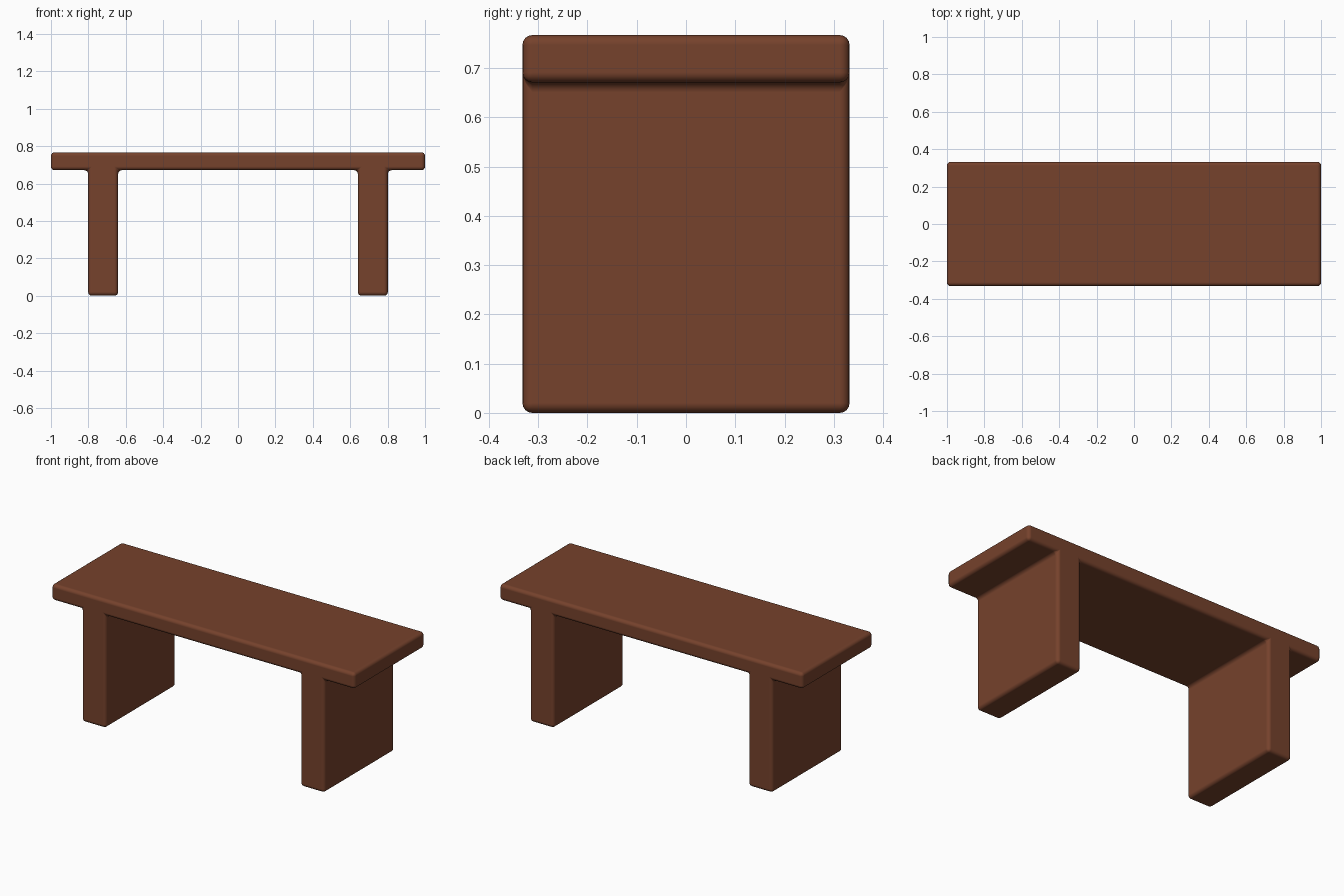
import bpy, bmesh, math

if "Cube" in bpy.data.objects:
    bpy.data.objects.remove(bpy.data.objects["Cube"])

TOP, UNDER, DEPTH = 0.767, 0.671, 0.332
LEG_IN, LEG_OUT = 0.641, 0.801

# Right half of the bench outline (x, z), mirrored for the left half
half = [(LEG_IN, UNDER), (LEG_IN, 0), (LEG_OUT, 0), (LEG_OUT, UNDER), (1, UNDER), (1, TOP)]
outline = half + [(-x, z) for x, z in reversed(half)]

# Extrude the outline through the depth
bm = bmesh.new()
face = bm.faces.new([bm.verts.new((x, -DEPTH, z)) for x, z in outline])
ext = bmesh.ops.extrude_face_region(bm, geom=[face])
bmesh.ops.translate(bm, vec=(0, 2 * DEPTH, 0),
                    verts=[g for g in ext["geom"] if isinstance(g, bmesh.types.BMVert)])
bmesh.ops.recalc_face_normals(bm, faces=bm.faces)
mesh = bpy.data.meshes.new("bench")
bm.to_mesh(mesh)
bm.free()
bench = bpy.data.objects.new("bench", mesh)
bpy.context.collection.objects.link(bench)

# Brown wood
wood = bpy.data.materials.new("brown_wood")
wood.diffuse_color = (0.18, 0.054, 0.025, 1)
wood.use_nodes = True
wood.node_tree.nodes["Principled BSDF"].inputs["Base Color"].default_value = wood.diffuse_color
mesh.materials.append(wood)

# Rounded edges, including the fillets where legs meet the top
bpy.context.view_layer.objects.active = bench
bench.select_set(True)
bpy.ops.object.shade_smooth()
bevel = bench.modifiers.new("rounded_edges", "BEVEL")
bevel.width = 0.02
bevel.segments = 4
bevel.limit_method = "ANGLE"
bevel.angle_limit = math.radians(30)
bevel.harden_normals = True
